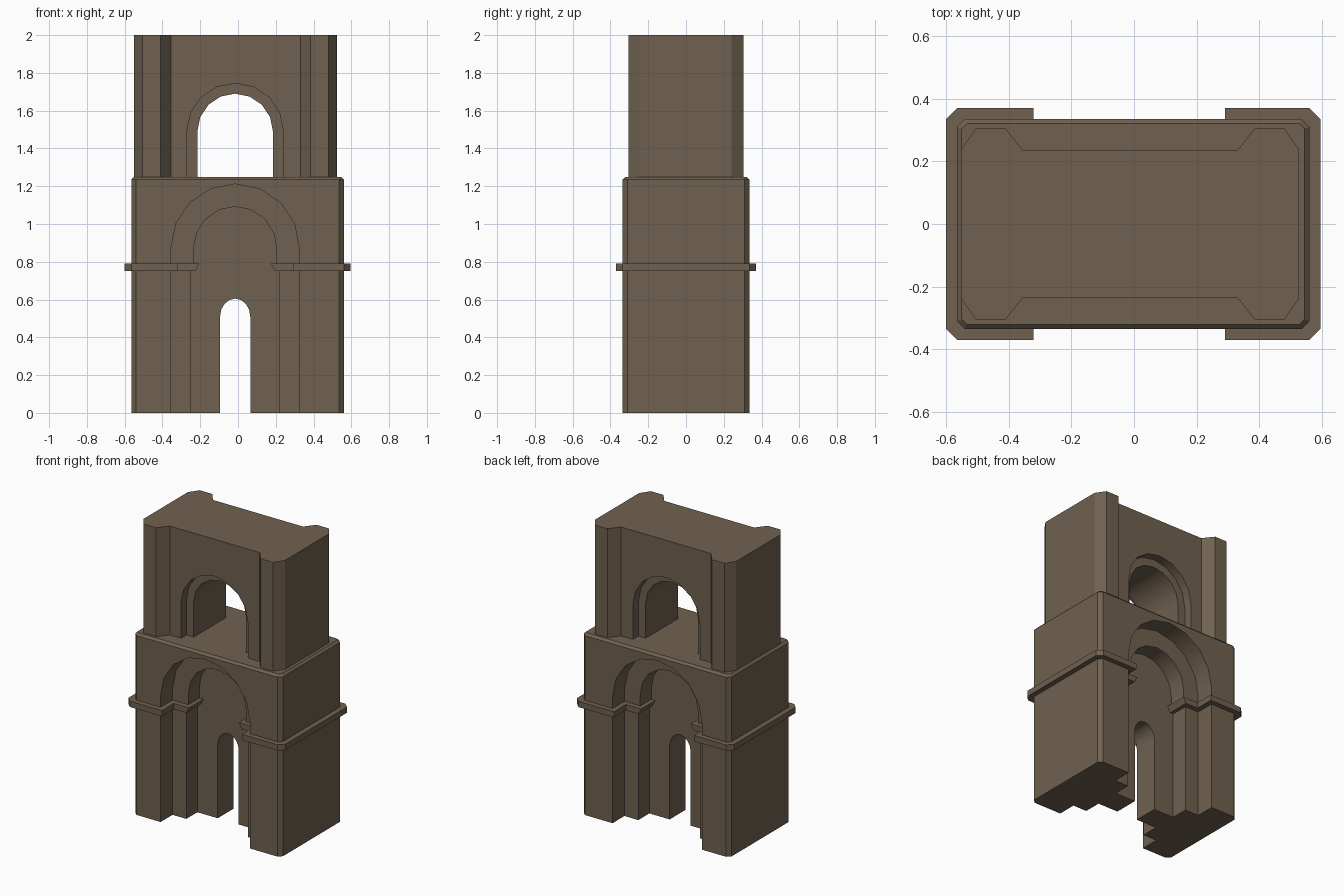
import bpy, bmesh, math

if "Cube" in bpy.data.objects:
    bpy.data.objects.remove(bpy.data.objects["Cube"])

CX = -0.015  # centre line of all the arches

stone = bpy.data.materials.new("stone")
stone.diffuse_color = (0.16, 0.12, 0.08, 1)
stone.use_nodes = True
stone.node_tree.nodes["Principled BSDF"].inputs["Base Color"].default_value = stone.diffuse_color


def prism(name, pts, a, b, axis="z"):
    """Extrude a closed 2D outline from a to b along z (plan) or y (elevation)."""
    bm = bmesh.new()
    rings = []
    for d in (a, b):
        rings.append([bm.verts.new((u, v, d) if axis == "z" else (u, d, v)) for u, v in pts])
    n = len(pts)
    bm.faces.new(rings[0])
    bm.faces.new(rings[1])
    for i in range(n):
        j = (i + 1) % n
        bm.faces.new((rings[0][i], rings[0][j], rings[1][j], rings[1][i]))
    bmesh.ops.recalc_face_normals(bm, faces=bm.faces)
    me = bpy.data.meshes.new(name)
    bm.to_mesh(me)
    bm.free()
    ob = bpy.data.objects.new(name, me)
    bpy.context.collection.objects.link(ob)
    me.materials.append(stone)
    return ob


def arch(half, spring, top, base, foot=None, ledge=0.77, seg=8):
    """Arched outline; foot is a wider half width below the ledge."""
    pts = [(CX + half * math.cos(math.pi * i / seg),
            spring + (top - spring) * math.sin(math.pi * i / seg)) for i in range(seg + 1)]
    if foot:
        pts += [(CX - half, ledge), (CX - foot, ledge), (CX - foot, base),
                (CX + foot, base), (CX + foot, ledge), (CX + half, ledge)]
    else:
        pts += [(CX - half, base), (CX + half, base)]
    return pts


def cut(target, pts, y0, y1):
    """Subtract an arched opening and remove the cutter."""
    cutter = prism("cutter", pts, y0, y1, "y")
    cutter.hide_render = True
    mod = target.modifiers.new("opening", "BOOLEAN")
    mod.operation = "DIFFERENCE"
    mod.solver = "EXACT"
    mod.object = cutter
    bpy.context.view_layer.objects.active = target
    bpy.ops.object.modifier_apply(modifier=mod.name)
    bpy.data.objects.remove(cutter)


def smooth(ob):
    bpy.ops.object.select_all(action="DESELECT")
    ob.select_set(True)
    bpy.context.view_layer.objects.active = ob
    bpy.ops.object.shade_smooth_by_angle(angle=math.radians(30))


def mirror_y(half):
    return half + [(x, -y) for x, y in reversed(half)]


# Lower block with chamfered corners and softened top edge
c = 0.025
lower = prism("lower_block", mirror_y([(0.56, -0.335 + c), (0.56 - c, -0.335),
                                       (-0.565 + c, -0.335), (-0.565, -0.335 + c)]), 0, 1.25)
bm = bmesh.new()
bm.from_mesh(lower.data)
top_edges = [e for e in bm.edges if all(v.co.z > 1.2 for v in e.verts)]
bmesh.ops.bevel(bm, geom=top_edges, offset=0.015, segments=1, affect="EDGES")
bm.to_mesh(lower.data)
bm.free()

# Two stepped arched recesses on front and back, then the doorway through
for s in (-1, 1):
    cut(lower, arch(0.34, 0.87, 1.212, -0.1), *sorted((s * 0.205, s * 0.5)))
    cut(lower, arch(0.22, 0.87, 1.092, -0.1, foot=0.235), *sorted((s * 0.085, s * 0.45)))
cut(lower, arch(0.08, 0.51, 0.605, -0.1), -0.3, 0.3)
smooth(lower)

# Upper block: four chamfered corner piers with a set back middle
upper = prism("upper_block", mirror_y([
    (0.525, -0.24), (0.48, -0.305), (0.385, -0.305), (0.33, -0.235),
    (-0.355, -0.235), (-0.41, -0.305), (-0.505, -0.305), (-0.55, -0.24)]), 1.25, 2.0)
for s in (-1, 1):
    cut(upper, arch(0.255, 1.49, 1.745, 1.1), *sorted((s * 0.175, s * 0.5)))
cut(upper, arch(0.2, 1.49, 1.69, 1.1), -0.4, 0.4)
smooth(upper)

# Moulding round each pier, following its steps
for name, s, out, mid, inn in (("left_moulding", -1, 0.60, 0.32, 0.205),
                               ("right_moulding", 1, 0.595, 0.29, 0.175)):
    half = [(out, -0.335), (out - 0.035, -0.37), (mid, -0.37),
            (mid, -0.24), (inn, -0.24), (inn, -0.06)]
    ob = prism(name, mirror_y([(s * x, y) for x, y in half]), 0.75, 0.79)
    for v in ob.data.vertices:  # undercut the inner edges
        if v.co.z < 0.77 and abs(v.co.x) < inn + 0.01:
            v.co.x += s * 0.02
    smooth(ob)
